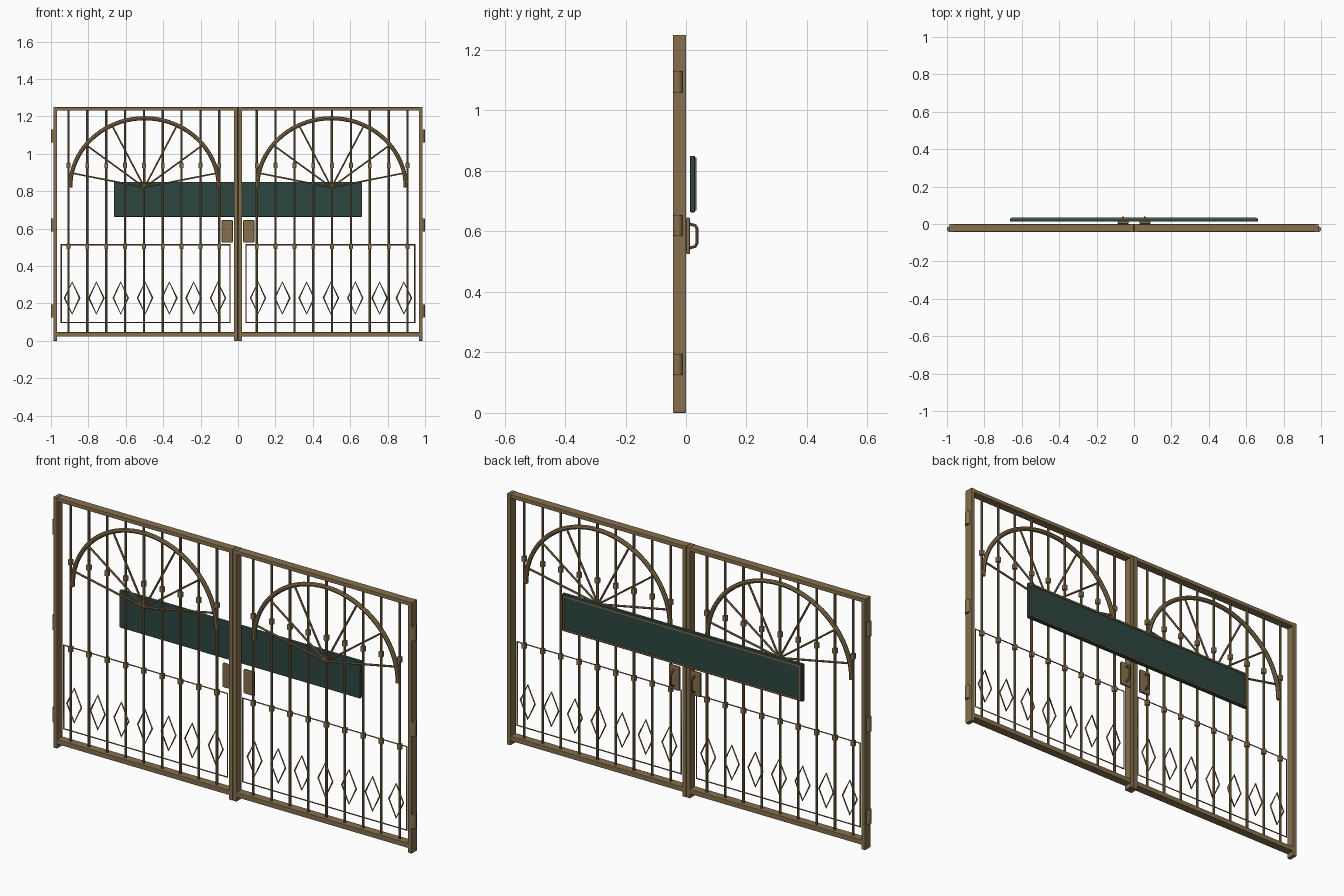
import bpy, bmesh, math
from mathutils import Matrix, Vector

if "Cube" in bpy.data.objects:
    bpy.data.objects.remove(bpy.data.objects["Cube"])


def material(name, col):
    m = bpy.data.materials.new(name)
    m.diffuse_color = (*col, 1)
    m.use_nodes = True
    m.node_tree.nodes["Principled BSDF"].inputs["Base Color"].default_value = m.diffuse_color
    return m


BRONZE = material("bronze", (0.24, 0.16, 0.075))
GREEN = material("dark_green", (0.027, 0.062, 0.052))
YC = -0.022  # middle plane of the ironwork


def finish(ob, mat, bevel=0, mirror=True, segs=2):
    ob.data.materials.append(mat)
    if bevel:
        b = ob.modifiers.new("bevel", 'BEVEL')
        b.width, b.segments, b.limit_method = bevel, segs, 'ANGLE'
    if mirror:
        ob.modifiers.new("mirror", 'MIRROR').use_mirror_merge = False
    return ob


def new_object(name, data):
    ob = bpy.data.objects.new(name, data)
    bpy.context.collection.objects.link(ob)
    return ob


def boxes(name, ranges, mat=BRONZE, bevel=0, mirror=True):
    """Boxes given as (x0, x1, y0, y1, z0, z1)."""
    bm = bmesh.new()
    for x0, x1, y0, y1, z0, z1 in ranges:
        m = Matrix.Translation(((x0 + x1) / 2, (y0 + y1) / 2, (z0 + z1) / 2)) @ \
            Matrix.Diagonal((x1 - x0, y1 - y0, z1 - z0, 1))
        bmesh.ops.create_cube(bm, size=1, matrix=m)
    me = bpy.data.meshes.new(name)
    bm.to_mesh(me)
    bm.free()
    return finish(new_object(name, me), mat, bevel, mirror)


def tubes(name, paths, radius, cyclic=False, res=2, mat=BRONZE, mirror=True):
    """Rods swept along point lists; res 0 gives a four-sided rod."""
    cu = bpy.data.curves.new(name, 'CURVE')
    cu.dimensions = '3D'
    cu.bevel_depth, cu.bevel_resolution, cu.use_fill_caps = radius, res, True
    for pts in paths:
        sp = cu.splines.new('POLY')
        sp.points.add(len(pts) - 1)
        for p, co in zip(sp.points, pts):
            p.co = (*co, 1)
        sp.use_cyclic_u = cyclic
    ob = new_object(name, cu)
    bpy.ops.object.select_all(action='DESELECT')
    ob.select_set(True)
    bpy.context.view_layer.objects.active = ob
    bpy.ops.object.convert(target='MESH')
    ob = bpy.context.view_layer.objects.active
    ob.name = name
    ob.data.materials.clear()
    if res:
        bpy.ops.object.shade_smooth_by_angle()
    return finish(ob, mat, 0, mirror)


# Leaf frames
boxes("gate_stiles", [(0.001, 0.021, -0.043, 0, 0, 1.25),
                      (0.967, 0.987, -0.043, 0, 0, 1.25)], bevel=0.002)
boxes("gate_rails", [(0.02, 0.968, -0.042, -0.001, 1.23, 1.249),
                     (0.02, 0.968, -0.042, -0.001, 0.022, 0.046)], bevel=0.002)

# Upright bars with collars
xs = [0.1 + 0.1008 * i for i in range(9)]
tubes("upright_bars", [[(x, YC, 0.04), (x, YC, 1.235)] for x in xs], 0.006)
boxes("bar_collars", [(x - 0.01, x + 0.01, YC - 0.01, YC + 0.01, z - 0.014, z + 0.014)
                      for x in xs for z in (0.505, 0.938)], bevel=0.003)

# Thin rectangle around the lower panel
tubes("lower_border", [[(0.042, YC, 0.098), (0.945, YC, 0.098),
                        (0.945, YC, 0.514), (0.042, YC, 0.514)]], 0.0045, True, 0)

# Row of diamonds
dia = [0.107 + 0.13 * i for i in range(7)]
tubes("diamonds", [[(x - 0.04, YC, 0.229), (x, YC, 0.314), (x + 0.04, YC, 0.229),
                    (x, YC, 0.144)] for x in dia], 0.0045, True, 0)


# Arches and their fan of spokes
def arch(deg):
    a = math.radians(deg)
    return (0.5 + 0.397 * math.cos(a), YC, 0.82 + 0.37 * math.sin(a))


tubes("arches", [[arch(180 * i / 40) for i in range(41)]], 0.011)
tubes("arch_spokes", [[(0.5, YC, 0.82), arch(12 + 26 * i)] for i in range(7)], 0.005, res=1)

# Sign board with a raised trim on the back
boxes("sign_board", [(-0.663, 0.663, 0.013, 0.03, 0.663, 0.85)], GREEN, 0.004, False)
boxes("sign_trim", [(-0.656, 0.656, 0.028, 0.035, 0.836, 0.844),
                    (-0.656, 0.656, 0.028, 0.035, 0.669, 0.677),
                    (-0.656, -0.648, 0.028, 0.035, 0.677, 0.836),
                    (0.648, 0.656, 0.028, 0.035, 0.677, 0.836)], mirror=False)

# Lock plates and grips; thin straps tie the plates to the stiles' plane
boxes("lock_plates", [(0.028, 0.088, 0.0, 0.014, 0.525, 0.646)], bevel=0.006)
tubes("grips", [[(0.058, 0.01, 0.625), (0.058, 0.03, 0.62), (0.058, 0.036, 0.61),
                 (0.058, 0.036, 0.56), (0.058, 0.03, 0.55), (0.058, 0.01, 0.545)]], 0.005)

# Hinge barrels
bm = bmesh.new()
for z in (0.16, 0.62, 1.095):
    bmesh.ops.create_cone(bm, cap_ends=True, segments=20, radius1=0.0155, radius2=0.0155,
                          depth=0.07, matrix=Matrix.Translation((0.9845, -0.0275, z)))
me = bpy.data.meshes.new("hinges")
bm.to_mesh(me)
bm.free()
hinges = new_object("hinges", me)
bpy.ops.object.select_all(action='DESELECT')
hinges.select_set(True)
bpy.context.view_layer.objects.active = hinges
bpy.ops.object.shade_smooth_by_angle()
finish(hinges, BRONZE)
